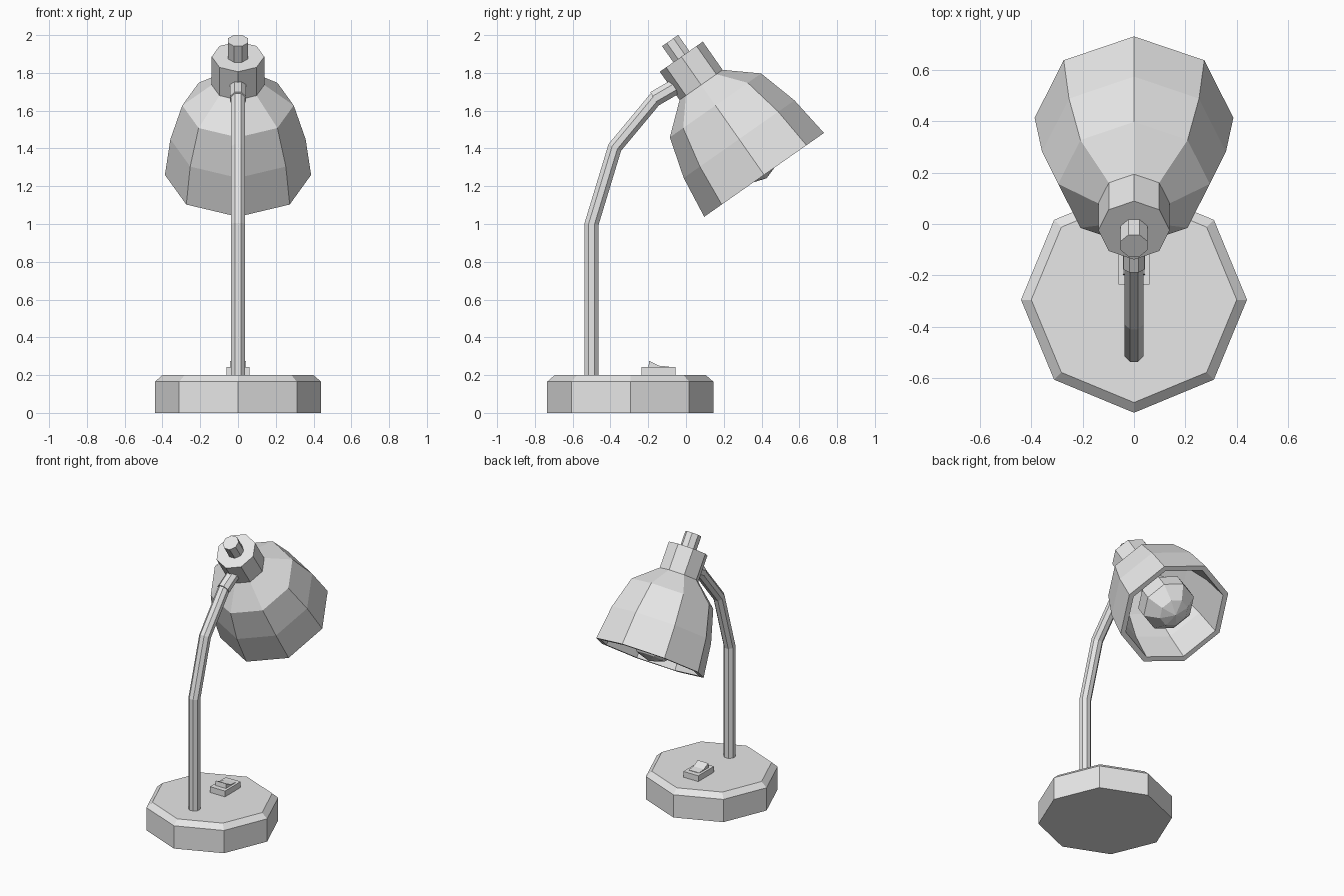
import bpy, bmesh
from math import pi, sin, cos, radians
from mathutils import Vector, Matrix

cube = bpy.data.objects.get("Cube")
if cube:
    bpy.data.objects.remove(cube, do_unlink=True)

SIDES = 8
FLAT = pi / SIDES  # phase that turns a flat side to the axes

grey = bpy.data.materials.new("light_grey")
grey.use_nodes = True
colour = (0.8, 0.8, 0.8, 1)
grey.diffuse_color = colour
next(n for n in grey.node_tree.nodes if n.type == 'BSDF_PRINCIPLED').inputs["Base Color"].default_value = colour


def finish(name, bm, matrix=Matrix()):
    bmesh.ops.remove_doubles(bm, verts=bm.verts, dist=1e-5)
    bmesh.ops.recalc_face_normals(bm, faces=bm.faces)
    mesh = bpy.data.meshes.new(name)
    bm.to_mesh(mesh)
    bm.free()
    mesh.materials.append(grey)
    obj = bpy.data.objects.new(name, mesh)
    obj.matrix_world = matrix
    bpy.context.collection.objects.link(obj)
    return obj


def skin(bm, rings, caps):
    """Join rings of points with quads; optionally close both ends."""
    rows = [[bm.verts.new(p) for p in ring] for ring in rings]
    for a, b in zip(rows, rows[1:]):
        for i in range(SIDES):
            j = (i + 1) % SIDES
            bm.faces.new((a[i], a[j], b[j], b[i]))
    if caps:
        bm.faces.new(rows[0])
        bm.faces.new(rows[-1])


def lathe(name, profile, matrix, phase=0.0, caps=True):
    """Turn (radius, height) pairs around the local z axis."""
    bm = bmesh.new()
    angles = [phase + 2 * pi * i / SIDES for i in range(SIDES)]
    skin(bm, [[(r * cos(a), r * sin(a), z) for a in angles] for r, z in profile], caps)
    return finish(name, bm, matrix)


def tube(name, path, radius):
    """Sweep an octagon along a path of (y, z) points, mitred at the bends."""
    pts = [Vector((0, y, z)) for y, z in path]
    rings = []
    for i, p in enumerate(pts):
        before = (p - pts[i - 1]).normalized() if i else None
        after = (pts[i + 1] - p).normalized() if i < len(pts) - 1 else None
        before, after = before or after, after or before
        along = (before + after).normalized()
        side = Vector((0, along.z, -along.y)) / along.dot(after)
        angles = [FLAT + 2 * pi * k / SIDES for k in range(SIDES)]
        rings.append([p + radius * (Vector((cos(a), 0, 0)) + side * sin(a)) for a in angles])
    bm = bmesh.new()
    skin(bm, rings, True)
    return finish(name, bm)


def extrude_x(name, outline, half_width):
    """Prism along x from a (y, z) outline."""
    bm = bmesh.new()
    face = bm.faces.new([bm.verts.new((-half_width, y, z)) for y, z in outline])
    new = bmesh.ops.extrude_face_region(bm, geom=[face])["geom"]
    bmesh.ops.translate(bm, vec=(2 * half_width, 0, 0),
                        verts=[v for v in new if isinstance(v, bmesh.types.BMVert)])
    return finish(name, bm)


# Base with bevelled top edge
lathe("base", [(0.44, 0), (0.44, 0.165), (0.4, 0.2)], Matrix.Translation((0, -0.295, 0)))

# Switch housing and rocker
extrude_x("switch_housing", [(-0.235, 0.19), (-0.055, 0.19), (-0.055, 0.242), (-0.235, 0.242)], 0.06)
extrude_x("switch_rocker", [(-0.2, 0.23), (-0.195, 0.275), (-0.145, 0.25), (-0.09, 0.245), (-0.09, 0.23)], 0.042)

# Bent arm and the sleeve joining it to the head
tube("arm", [(-0.5, 0.19), (-0.5, 1.0), (-0.377, 1.405), (-0.165, 1.66), (-0.1, 1.7)], 0.04)
tube("arm_sleeve", [(-0.168, 1.662), (-0.02, 1.748)], 0.045)

# Tilted head, measured upward from the centre of the shade rim
head = Matrix.Translation((0, 0.4135, 1.26)) @ Matrix.Rotation(radians(35), 4, 'X')
outer = [(0, 0.584), (0.136, 0.584), (0.295, 0.449), (0.358, 0.231), (0.387, 0)]
inner = [(0.35, 0), (0.323, 0.225), (0.265, 0.43), (0.12, 0.55), (0, 0.55)]
lathe("shade", outer + inner, head, caps=False)
lathe("collar", [(0.139, 0.57), (0.139, 0.764)], head)
lathe("top_knob", [(0.056, 0.75), (0.056, 0.868)], head, FLAT)

# Bulb hanging inside the shade
lathe("bulb", [(0, -0.022), (0.1, 0.01), (0.18, 0.1), (0.18, 0.2), (0.1, 0.33), (0.07, 0.42), (0.07, 0.56), (0, 0.56)],
      head, caps=False)
